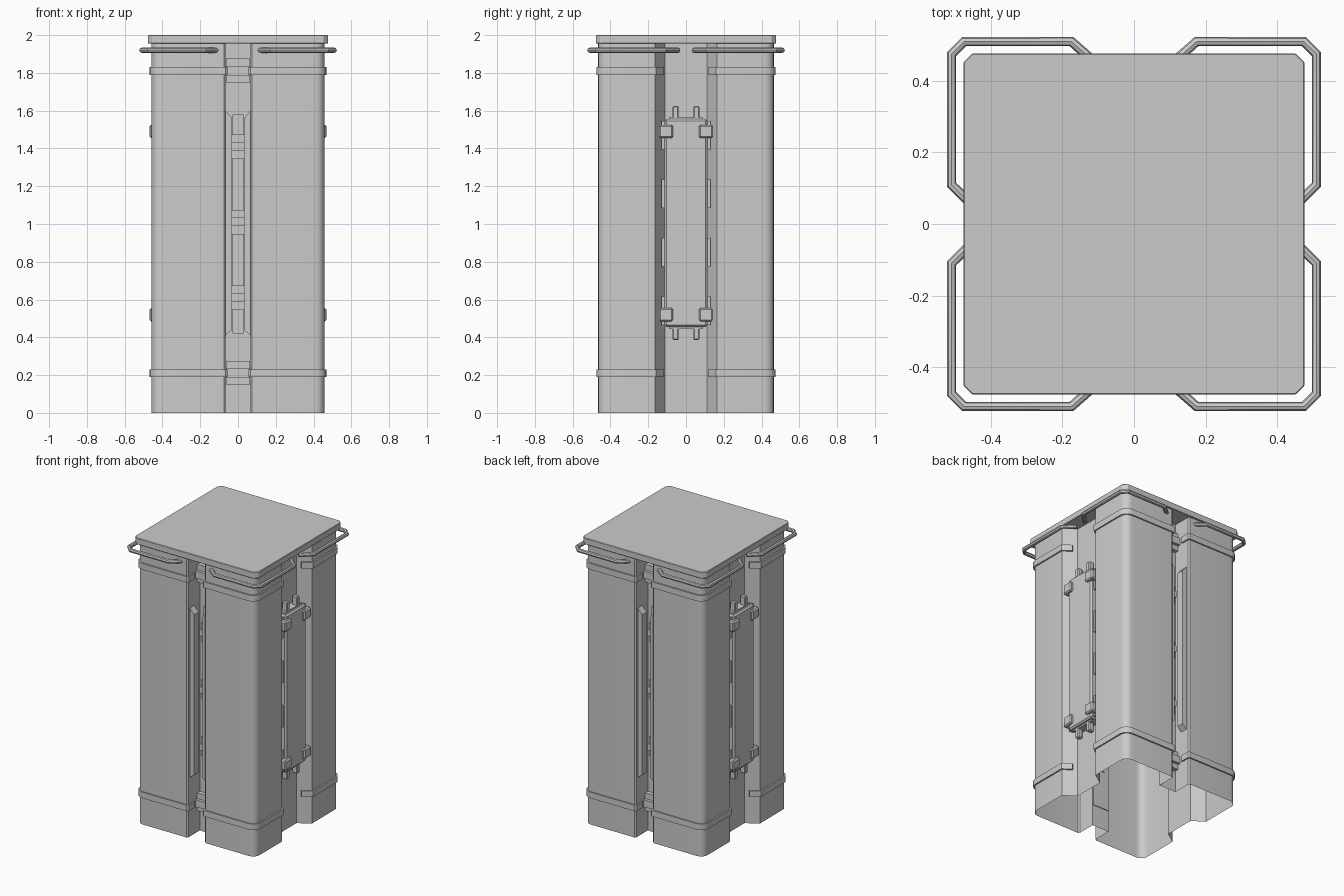
import bpy, bmesh, math

if "Cube" in bpy.data.objects:
    bpy.data.objects.remove(bpy.data.objects["Cube"], do_unlink=True)

grey = bpy.data.materials.new("plain_grey")
grey.use_nodes = True
colour = (0.6, 0.6, 0.6, 1)
grey.diffuse_color = colour
grey.node_tree.nodes["Principled BSDF"].inputs["Base Color"].default_value = colour

SIGNS = [(1, 1), (-1, 1), (-1, -1), (1, -1)]
SIDES = {1: "left", -1: "right"}
ENDS = {1: "back", -1: "front"}


def finish(bm, name, bevel=0):
    bmesh.ops.recalc_face_normals(bm, faces=bm.faces)
    mesh = bpy.data.meshes.new(name)
    bm.to_mesh(mesh)
    bm.free()
    obj = bpy.data.objects.new(name, mesh)
    bpy.context.collection.objects.link(obj)
    mesh.materials.append(grey)
    if bevel:
        mod = obj.modifiers.new("Bevel", "BEVEL")
        mod.width = bevel
        mod.segments = 1
    return obj


def smooth(obj):
    bpy.ops.object.select_all(action="DESELECT")
    obj.select_set(True)
    bpy.context.view_layer.objects.active = obj
    bpy.ops.object.shade_smooth_by_angle(angle=math.radians(30))


def prism(name, outline, z0, z1, caps=True, bevel=0):
    """Vertical extrusion of a plan outline."""
    bm = bmesh.new()
    low = [bm.verts.new((x, y, z0)) for x, y in outline]
    high = [bm.verts.new((x, y, z1)) for x, y in outline]
    for i in range(len(outline)):
        j = (i + 1) % len(outline)
        bm.faces.new((low[i], low[j], high[j], high[i]))
    if caps:
        bm.faces.new(low)
        bm.faces.new(high)
    return finish(bm, name, bevel)


def box(name, x0, x1, y0, y1, z0, z1, bevel=0):
    return prism(name, [(x0, y0), (x1, y0), (x1, y1), (x0, y1)], z0, z1, True, bevel)


def corner_path(grow=0):
    """Plan of one column, from the front channel round to the side bay."""
    r, cx, cy = 0.05 + grow, 0.408, 0.415
    arc = [(cx + r * math.cos(a), cy + r * math.sin(a))
           for a in (math.radians(90 - 18 * i) for i in range(6))]
    start = [(0.065 - grow, 0.40), (0.065 - grow, 0.455 + grow), (0.075 - grow, 0.465 + grow)]
    return start + arc + [(0.458 + grow, 0.165 - grow * 0.5), (0.40 + grow, 0.127 - grow)]


# Hollow body: four columns joined by recessed channels, open underneath
quarter = [(0.065, 0.33)] + corner_path() + [(0.375, 0.11)]
loop = []
for sx, sy in SIGNS:
    part = [(x * sx, y * sy) for x, y in quarter]
    loop += part[::-1] if sx * sy > 0 else part
smooth(prism("column_body", loop, 0, 1.957, caps=False))

# Lid with clipped corners
h, c = 0.477, 0.025
lid = []
for sx, sy in SIGNS:
    pair = [(sx * h, sy * (h - c)), (sx * (h - c), sy * h)]
    lid += pair if sx * sy > 0 else pair[::-1]
prism("lid", lid, 1.955, 2.0, bevel=0.003)

for sx, sy in SIGNS:
    tag = ENDS[sy] + "_" + SIDES[sx]
    # Raised bands round each column
    ring = corner_path(0.01) + corner_path()[::-1]
    for label, z in (("lower", 0.21), ("upper", 1.81)):
        smooth(prism(label + "_band_" + tag, [(x * sx, y * sy) for x, y in ring],
                     z - 0.021, z + 0.021))

    # Bent tube handle around the corner
    path = [(0.09, 0.435), (0.175, 0.51), (0.475, 0.51),
            (0.51, 0.475), (0.51, 0.11), (0.44, 0.04)]
    curve = bpy.data.curves.new("handle", "CURVE")
    curve.dimensions = "3D"
    curve.bevel_depth = 0.014
    curve.bevel_resolution = 2
    curve.use_fill_caps = True
    line = curve.splines.new("POLY")
    line.points.add(len(path) - 1)
    for p, (x, y) in zip(line.points, path):
        p.co = (x * sx, y * sy, 1.92, 1)
    tube = bpy.data.objects.new("handle_" + tag, curve)
    bpy.context.collection.objects.link(tube)
    bpy.ops.object.select_all(action="DESELECT")
    tube.select_set(True)
    bpy.context.view_layer.objects.active = tube
    bpy.ops.object.convert(target="MESH")
    tube = bpy.context.view_layer.objects.active
    tube.data.materials.clear()
    tube.data.materials.append(grey)
    smooth(tube)

    # Long raised rib with sloped ends on the channel wall
    bm = bmesh.new()
    rows = [[bm.verts.new((x * sx, y * sy, z)) for x, z in
             ((0.066, 0.41), (0.032, 0.44), (0.032, 1.56), (0.066, 1.6))]
            for y in (0.39, 0.44)]
    bm.faces.new(rows[0])
    bm.faces.new(rows[1])
    for i in range(4):
        j = (i + 1) % 4
        bm.faces.new((rows[0][i], rows[0][j], rows[1][j], rows[1][i]))
    finish(bm, "channel_rib_" + tag)

# Fittings in the front and back channels
for sy, end in ENDS.items():
    def fitting(name, w, depth, z0, z1):
        box(name + "_" + end, -w, w, sy * 0.325, sy * (0.33 + depth), z0, z1)
    fitting("channel_strip", 0.03, 0.01, 0.42, 1.58)
    for z in (0.61, 1.01, 1.41):
        fitting("channel_clip", 0.032, 0.035, z - 0.065, z + 0.065)
        fitting("channel_clip_rim", 0.032, 0.05, z - 0.02, z + 0.025)
    for z in (0.21, 1.81):
        fitting("channel_bracket", 0.064, 0.03, z - 0.06, z + 0.065)
        fitting("channel_bracket_rim", 0.064, 0.05, z - 0.025, z + 0.025)

# Power packs in the side bays
for sx, side in SIDES.items():
    def pack(name, x0, x1, y0, y1, z0, z1, bevel=0):
        box(name + "_" + side, sx * x0, sx * x1, y0, y1, z0, z1, bevel)
    pack("pack_body", 0.365, 0.45, -0.113, 0.113, 0.455, 1.555, 0.01)
    pack("pack_core", 0.37, 0.43, -0.09, 0.09, 0.445, 1.565)
    for sy in (-1, 1):
        for z in (0.52, 1.49):
            pack("pack_clasp", 0.40, 0.468, sy * 0.068, sy * 0.143, z - 0.035, z + 0.035, 0.008)
        for z in (0.54, 0.85, 1.16, 1.47):
            pack("pack_tab", 0.385, 0.43, sy * 0.105, sy * 0.13, z - 0.075, z + 0.075)
        for z0, z1 in ((0.385, 0.46), (1.55, 1.625)):
            pack("pack_prong", 0.39, 0.43, sy * 0.055 - 0.016, sy * 0.055 + 0.016, z0, z1, 0.006)
